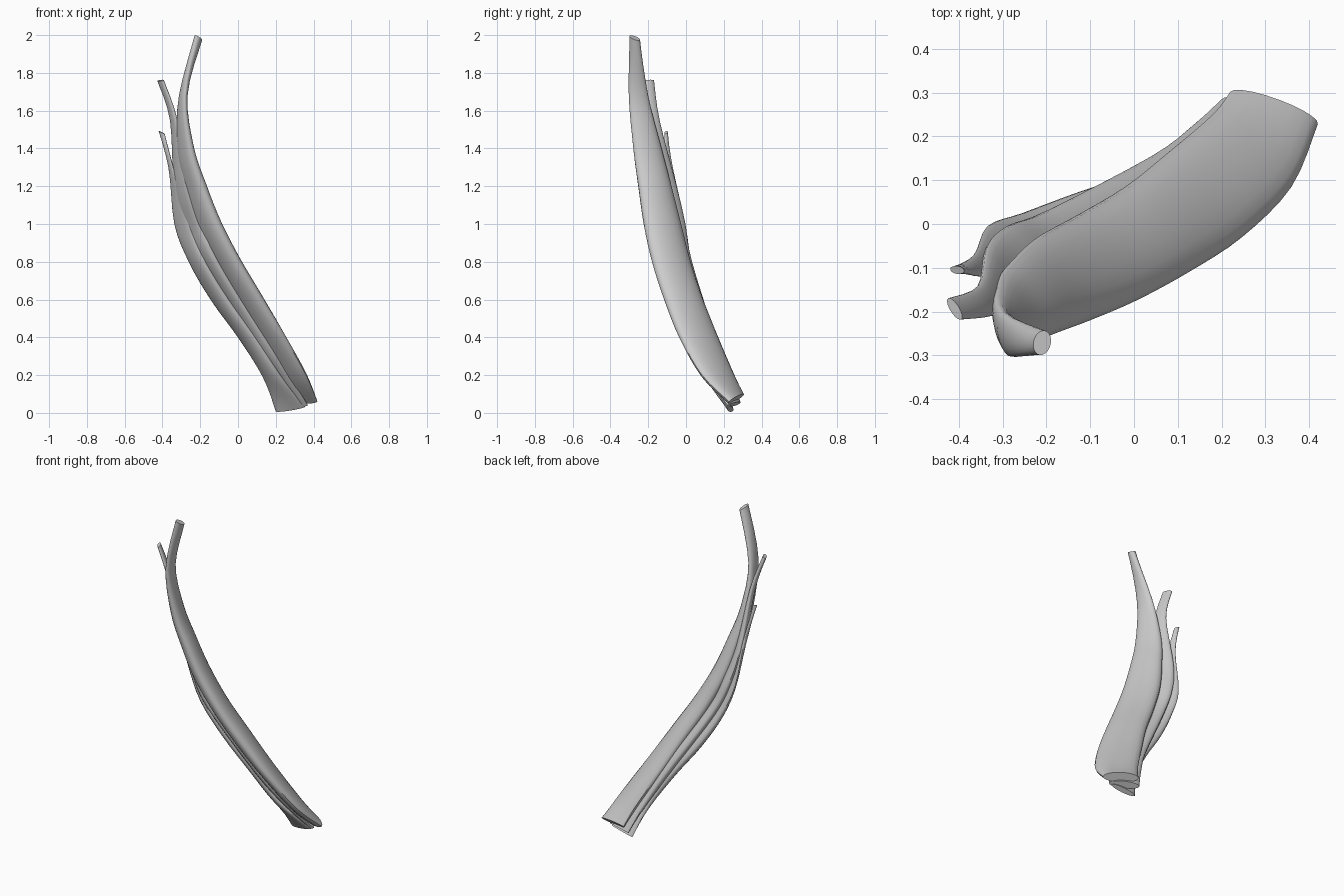
import bpy, bmesh, math
from mathutils import Vector

if "Cube" in bpy.data.objects:
    bpy.data.objects.remove(bpy.data.objects["Cube"])

SIDES, STEPS = 20, 4


def spline(a, b, c, d, t):
    # Catmull-Rom blend of four section rows
    return [0.5 * (2 * q + (r - p) * t + (2 * p - 5 * q + 4 * r - s) * t * t
                   + (3 * q - p - 3 * r + s) * t ** 3)
            for p, q, r, s in zip(a, b, c, d)]


def strand(name, rows, top_tilt, bottom_tilt):
    """Loft flattened ovals; row = z, back edge x y, front edge x y, thickness.
    Tilts raise the front edge of the end sections."""
    rows = [list(r) + [0.0] for r in rows]
    rows[0][6], rows[-1][6] = top_tilt, bottom_tilt
    n = len(rows)
    path = []
    for i in range(n - 1):
        quad = [rows[max(i - 1, 0)], rows[i], rows[i + 1], rows[min(i + 2, n - 1)]]
        path += [spline(*quad, k / STEPS) for k in range(STEPS)]
    path.append(rows[-1])
    mids = [Vector(((r[1] + r[3]) / 2, (r[2] + r[4]) / 2, r[0])) for r in path]
    bm = bmesh.new()
    rings = []
    for i, r in enumerate(path):
        tangent = mids[min(i + 1, len(path) - 1)] - mids[max(i - 1, 0)]
        major = Vector((r[3] - r[1], r[4] - r[2], r[6])) / 2
        minor = tangent.cross(major).normalized() * r[5] / 2
        rings.append([bm.verts.new(mids[i] + major * math.cos(a) + minor * math.sin(a))
                      for a in (2 * math.pi * k / SIDES for k in range(SIDES))])
    for a, b in zip(rings, rings[1:]):
        for k in range(SIDES):
            j = (k + 1) % SIDES
            bm.faces.new((a[k], a[j], b[j], b[k]))
    bm.faces.new(rings[0])
    bm.faces.new(rings[-1])
    bmesh.ops.recalc_face_normals(bm, faces=bm.faces)
    mesh = bpy.data.meshes.new(name)
    bm.to_mesh(mesh)
    bm.free()
    ob = bpy.data.objects.new(name, mesh)
    bpy.context.collection.objects.link(ob)
    bpy.ops.object.select_all(action='DESELECT')
    ob.select_set(True)
    bpy.context.view_layer.objects.active = ob
    bpy.ops.object.shade_smooth_by_angle(angle=math.radians(50))


# Large outer strand with the tallest tendon
strand("main_muscle_strand", [
    (1.985, -.20, -.245, -.22, -.298, .042),
    (1.68, -.30, -.20, -.28, -.303, .042),
    (1.4, -.31, -.13, -.245, -.278, .07),
    (1.2, -.275, -.08, -.18, -.25, .09),
    (1.0, -.22, -.03, -.10, -.22, .10),
    (.8, -.13, .02, .005, -.175, .10),
    (.6, -.02, .085, .125, -.11, .10),
    (.4, .08, .165, .247, -.03, .09),
    (.2, .18, .25, .36, .085, .08),
    (.075, .22, .302, .42, .228, .06)], .025, -.03)

# Middle strand
strand("middle_muscle_strand", [
    (1.76, -.425, -.17, -.395, -.218, .022),
    (1.55, -.355, -.14, -.325, -.21, .03),
    (1.2, -.335, -.05, -.26, -.18, .05),
    (1.0, -.29, -.005, -.19, -.15, .06),
    (.8, -.20, .03, -.11, -.125, .065),
    (.4, .04, .155, .14, .01, .07),
    (.2, .14, .23, .27, .11, .06),
    (.045, .20, .285, .37, .22, .045)], 0, -.01)

# Small inner strand with the shortest tendon
strand("inner_muscle_strand", [
    (1.485, -.42, -.102, -.388, -.108, .018),
    (1.3, -.365, -.07, -.345, -.12, .02),
    (1.0, -.335, -.005, -.25, -.10, .035),
    (.8, -.255, .025, -.175, -.09, .05),
    (.6, -.135, .07, -.055, -.04, .06),
    (.4, .01, .12, .09, .02, .06),
    (.2, .13, .175, .22, .10, .05),
    (.02, .20, .245, .355, .225, .03)], -.015, .025)
